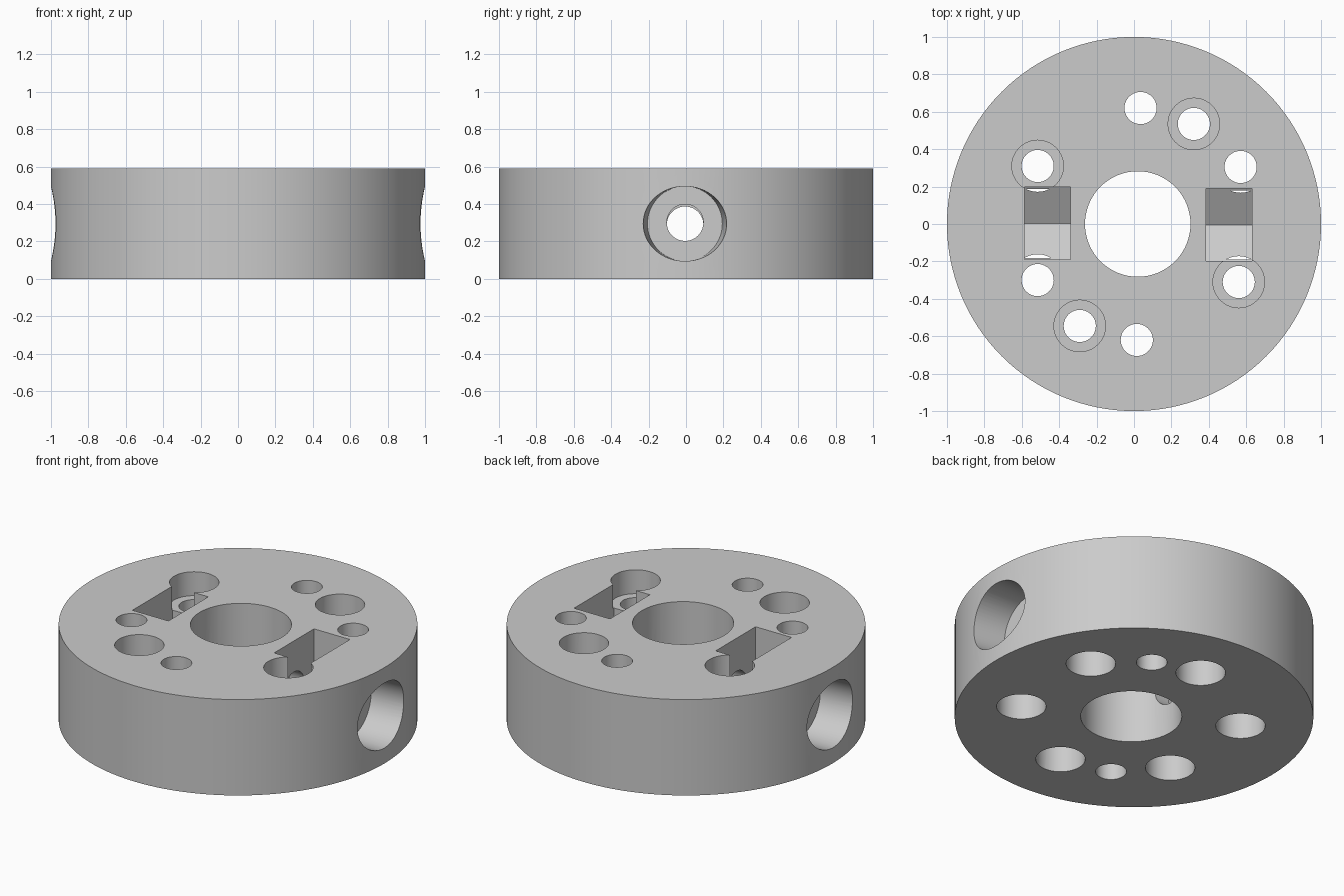
import bpy, math

if "Cube" in bpy.data.objects:
    bpy.data.objects.remove(bpy.data.objects["Cube"])

H = 0.59     # disc height
AXIS_Z = 0.295

mat = bpy.data.materials.new("plain grey")
mat.diffuse_color = (0.6, 0.6, 0.6, 1)
mat.use_nodes = True
mat.node_tree.nodes["Principled BSDF"].inputs["Base Color"].default_value = mat.diffuse_color


def circle(x, y, r, n=40):
    return [(x + r * math.cos(2 * math.pi * i / n), y + r * math.sin(2 * math.pi * i / n))
            for i in range(n)]


def prisms(name, parts, axis="Z", flare=1.0):
    """One mesh of separate prisms; each part is (profile, start, end).
    Axis X maps the profile to (y, z); flare widens the far end."""
    verts, faces = [], []
    for profile, a, b in parts:
        n, o = len(profile), len(verts)
        cx = sum(p[0] for p in profile) / n
        ring = [(u, v, a) for u, v in profile]
        ring += [(cx + (u - cx) * flare, v, b) for u, v in profile]
        verts += [(w, u, v) for u, v, w in ring] if axis == "X" else ring
        new = [tuple(reversed(range(n))), tuple(range(n, 2 * n))]
        new += [(i, (i + 1) % n, n + (i + 1) % n, n + i) for i in range(n)]
        if b < a:
            new = [tuple(reversed(f)) for f in new]
        faces += [tuple(i + o for i in f) for f in new]
    me = bpy.data.meshes.new(name)
    me.from_pydata(verts, [], faces)
    ob = bpy.data.objects.new(name, me)
    bpy.context.collection.objects.link(ob)
    return ob


# Round body
body = prisms("hub_disc", [(circle(0, 0, 1, 128), 0, H)])
body.data.materials.append(mat)

# Bolt holes: x, y, counterbored on top, counterbored underneath
holes = [
    (0.035, 0.62, False, True), (0.32, 0.535, True, False),
    (0.57, 0.305, False, True), (-0.515, 0.31, True, True),
    (-0.515, -0.30, False, True), (-0.29, -0.545, True, False),
    (0.015, -0.62, False, True), (0.56, -0.31, True, True),
]
through = [(circle(0.02, 0, 0.282, 64), -0.1, H + 0.1)]   # centre bore
through += [(circle(x, y, 0.086), -0.1, H + 0.1) for x, y, _, _ in holes]
top = [(circle(x, y, 0.138), H - 0.147, H + 0.1) for x, y, t, _ in holes if t]
under = [(circle(x, y, 0.138), -0.1, 0.18) for x, y, _, u in holes if u]

# Set screw bores with flared recesses, and pointed nut pockets, on both sides
bores, recesses, pockets = [], [], []
for s, inner, outer, y0 in ((1, 0.385, 0.63, -0.005), (-1, 0.34, 0.585, 0.003)):
    bores.append((circle(-0.005, AXIS_Z + 0.006 * s, 0.098), 0.1 * s, 0.9 * s))
    recesses.append((circle(-0.006, AXIS_Z, 0.2, 64), 0.77 * s, 1.02 * s))
    nut = [(y0 - 0.194, H + 0.1), (y0 - 0.194, 0.185), (y0, 0.073),
           (y0 + 0.194, 0.185), (y0 + 0.194, H + 0.1)]
    pockets.append((nut, inner * s, outer * s))

cutters = [
    prisms("through_holes", through),
    prisms("top_counterbores", top),
    prisms("under_counterbores", under),
    prisms("nut_pockets", pockets, "X"),
    prisms("screw_bores", bores, "X"),
    prisms("screw_recesses", recesses, "X", 1.14),
]

# Cut everything out of the body, one group at a time
bpy.context.view_layer.objects.active = body
body.select_set(True)
for c in cutters:
    c.hide_render = True
    mod = body.modifiers.new(c.name, "BOOLEAN")
    mod.operation = "DIFFERENCE"
    mod.solver = "EXACT"
    mod.object = c
    bpy.ops.object.modifier_apply(modifier=mod.name)
    bpy.data.objects.remove(c, do_unlink=True)

bpy.ops.object.shade_smooth_by_angle(angle=math.radians(30))
